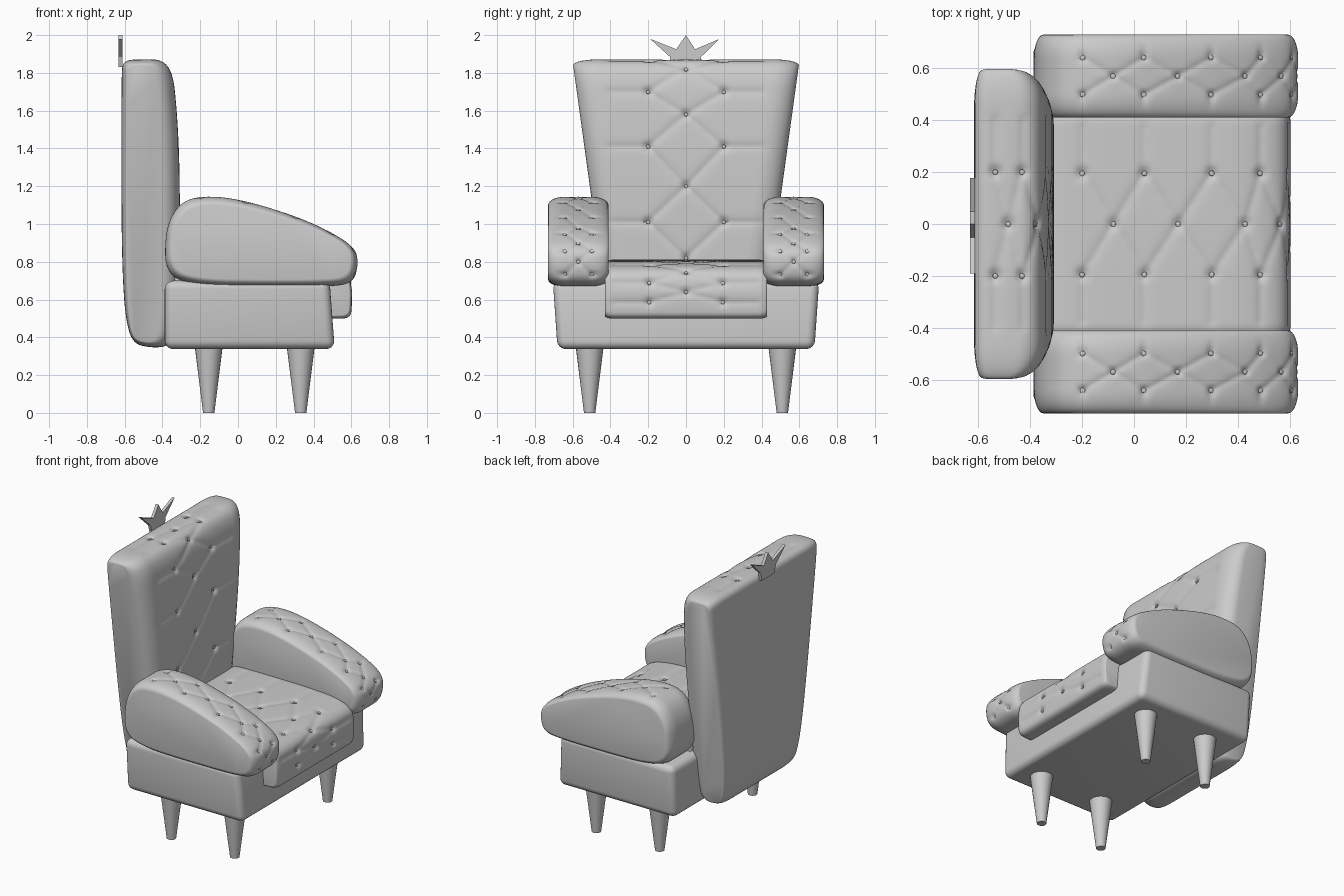
import bpy, bmesh, math
from mathutils import Vector, Matrix
from mathutils.bvhtree import BVHTree
from mathutils.kdtree import KDTree

if "Cube" in bpy.data.objects:
    bpy.data.objects.remove(bpy.data.objects["Cube"])

BUTTONS = bmesh.new()


def finish(bm, name, angle=40):
    bmesh.ops.recalc_face_normals(bm, faces=bm.faces)
    me = bpy.data.meshes.new(name)
    bm.to_mesh(me)
    bm.free()
    ob = bpy.data.objects.new(name, me)
    bpy.context.collection.objects.link(ob)
    bpy.ops.object.select_all(action='DESELECT')
    ob.select_set(True)
    bpy.context.view_layer.objects.active = ob
    bpy.ops.object.shade_smooth_by_angle(angle=math.radians(angle))
    return ob


def smooth_loop(pts, n):
    """Corner-cut a closed profile and resample it evenly."""
    p = [Vector(q) for q in pts]
    for _ in range(4):
        p = [v for a, b in zip(p, p[1:] + p[:1])
             for v in (a.lerp(b, 0.25), a.lerp(b, 0.75))]
    q = p + p[:1]
    lens = [(b - a).length for a, b in zip(q, q[1:])]
    step, out, i, pos = sum(lens) / n, [], 0, 0.0
    for k in range(n):
        while pos + lens[i] < k * step:
            pos += lens[i]
            i += 1
        out.append(q[i].lerp(q[i + 1], (k * step - pos) / lens[i]))
    return out


def pillow(prof, n, yc, half, cols, edge, centre, shrink):
    """Side profile (x, z) swept across y with rounded edges. half(z) = half width."""
    pts = smooth_loop(prof, n)
    c = Vector(centre)
    E = 7
    stations = [(-1, math.pi / 2 * (1 - i / E)) for i in range(E)]
    stations += [(-1 + 2 * i / cols, 0) for i in range(cols + 1)]
    stations += [(1, math.pi / 2 * (i + 1) / E) for i in range(E)]
    bm = bmesh.new()
    rings = []
    for t, a in stations:
        k = 1 - math.cos(a)
        ring = []
        for p in pts:
            y = t * (half(p.y) - edge + edge * math.sin(a))
            d = p - c
            ring.append(bm.verts.new((c.x + d.x * (1 - shrink[0] * k), yc + y,
                                      c.y + d.y * (1 - shrink[1] * k))))
        rings.append(ring)
    for r, s in zip(rings, rings[1:]):
        for i in range(n):
            j = (i + 1) % n
            bm.faces.new((r[i], r[j], s[j], s[i]))
    bm.faces.new(rings[0])
    bm.faces.new(rings[-1])
    bmesh.ops.recalc_face_normals(bm, faces=bm.faces)
    bm.normal_update()
    return bm


def tuft(bm, path, yc, dy, reach, depth, width):
    """Press buttons and diamond creases; path alternates side pair / centre."""
    bvh = BVHTree.FromBMesh(bm)
    snap = lambda x, y, z: bvh.find_nearest(Vector((x, y, z)))[0]
    buttons, samples = [], []

    def crease(a, b):
        m = max(2, int((b - a).length / 0.006))
        samples.extend(bvh.find_nearest(a.lerp(b, i / m))[0] for i in range(m + 1))

    for s in (-1, 1):
        chain = [snap(x, yc + (s * dy if i % 2 == 0 else 0), z)
                 for i, (x, z) in enumerate(path)]
        for a, b in zip(chain, chain[1:]):
            crease(a, b)
        for a in chain[::2]:
            crease(a, a + Vector((0, s * reach, 0)))
        buttons += chain if s > 0 else chain[::2]
    trees = []
    for src in (samples, buttons):
        kd = KDTree(len(src))
        for i, p in enumerate(src):
            kd.insert(p, i)
        kd.balance()
        trees.append(kd)
    moves = []
    for v in bm.verts:
        d = trees[0].find(v.co)[2]
        e = trees[1].find(v.co)[2]
        moves.append(depth * math.exp(-d / width)
                     + 2.0 * depth * math.exp(-(e / (1.3 * width)) ** 2))
    for v, m in zip(bm.verts, moves):
        v.co -= v.normal * m
    # Small round buttons in the dimples
    for p in buttons:
        nrm = bvh.find_nearest(p)[1]
        rot = nrm.to_track_quat('Z', 'Y').to_matrix().to_4x4()
        mat = Matrix.Translation(p - nrm * depth * 1.8) @ rot @ Matrix.Diagonal((1, 1, 0.6, 1))
        bmesh.ops.create_icosphere(BUTTONS, subdivisions=1, radius=0.012, matrix=mat)


# Backrest: flared, tufted on the front and top
back = [(-.617, 1.78), (-.61, 1.868), (-.5, 1.872), (-.40, 1.87), (-.345, 1.80), (-.325, 1.62),
        (-.31, 1.35), (-.307, 1.0), (-.31, .6), (-.33, .42), (-.37, .35), (-.47, .345),
        (-.56, .37), (-.595, .5), (-.61, .7), (-.617, 1.0), (-.617, 1.4)]
bm = pillow(back, 270, 0, lambda z: .592 + (z - 1.83) * .132, 76, .13, (-.55, 1.1), (.4, .04))
tuft(bm, [(-.535, 1.87), (-.485, 1.87), (-.43, 1.865), (-.375, 1.82), (-.335, 1.70),
          (-.325, 1.58), (-.315, 1.41), (-.31, 1.2), (-.31, 1.01), (-.31, .82)],
     0, .2, .2, .009, .016)
finish(bm, "backrest")

# Seat cushion: tufted on the top and front
cushion = [(-.34, .5), (-.34, .79), (-.3, .812), (0, .812), (.3, .808), (.47, .795), (.585, .755),
           (.605, .66), (.603, .56), (.595, .5), (.5, .498), (0, .498)]
bm = pillow(cushion, 200, 0, lambda z: .43, 60, .05, (.1, .64), (.03, .13))
tuft(bm, [(-.2, .81), (-.08, .81), (.04, .81), (.17, .81), (.3, .81), (.43, .8), (.49, .79),
          (.57, .75), (.6, .69), (.605, .64), (.6, .585)], 0, .195, .18, .008, .015)
finish(bm, "seat_cushion")

# Armrests: tufted on the top and front
arm = [(-.388, .86), (-.375, 1.0), (-.31, 1.11), (-.2, 1.15), (0, 1.135), (.3, 1.045),
       (.5, .955), (.625, .87), (.637, .78), (.61, .69), (.5, .667), (0, .667),
       (-.2, .675), (-.33, .705), (-.38, .77)]
for side, label in ((-1, "right"), (1, "left")):
    bm = pillow(arm, 230, side * .57, lambda z: .16, 16, .09, (.1, .89), (.075, .18))
    tuft(bm, [(-.2, 1.15), (-.08, 1.14), (.04, 1.12), (.17, 1.08), (.3, 1.04), (.43, .98),
              (.49, .95), (.57, .9), (.615, .86), (.63, .8), (.62, .73)],
         side * .57, .072, .03, .007, .011)
    finish(bm, label + "_armrest")

finish(BUTTONS, "tuft_buttons")

# Base box, slightly wider at the top with the front leaning back
bm = bmesh.new()
bmesh.ops.create_cube(bm, size=1)
for v in bm.verts:
    top = v.co.z > 0
    v.co = ((.485 if top else .512) if v.co.x > 0 else -.388,
            math.copysign(.705 if top else .68, v.co.y), .70 if top else .338)
bmesh.ops.bevel(bm, geom=bm.edges[:], offset=.045, segments=5, profile=.5, affect='EDGES')
finish(bm, "base")

# Tapered legs
for x, fb in ((-.155, "rear"), (.332, "front")):
    for y, lr in ((-.51, "right"), (.51, "left")):
        bm = bmesh.new()
        bmesh.ops.create_cone(bm, cap_ends=True, segments=24, radius1=.03, radius2=.075,
                              depth=.36, matrix=Matrix.Translation((x, y, .18)))
        finish(bm, f"{fb}_{lr}_leg")

# Three-pointed crown ornament behind the top edge
outline = [(-.07, 1.83), (-.085, 1.885), (-.19, 1.98), (-.052, 1.925), (0, 2.0),
           (.048, 1.925), (.178, 1.98), (.08, 1.885), (.07, 1.83)]
bm = bmesh.new()
face = bm.faces.new([bm.verts.new((-.632, y, z)) for y, z in outline])
ext = bmesh.ops.extrude_face_region(bm, geom=[face])
for v in ext["geom"]:
    if isinstance(v, bmesh.types.BMVert):
        v.co.x += .02
finish(bm, "crown_ornament", 20)
